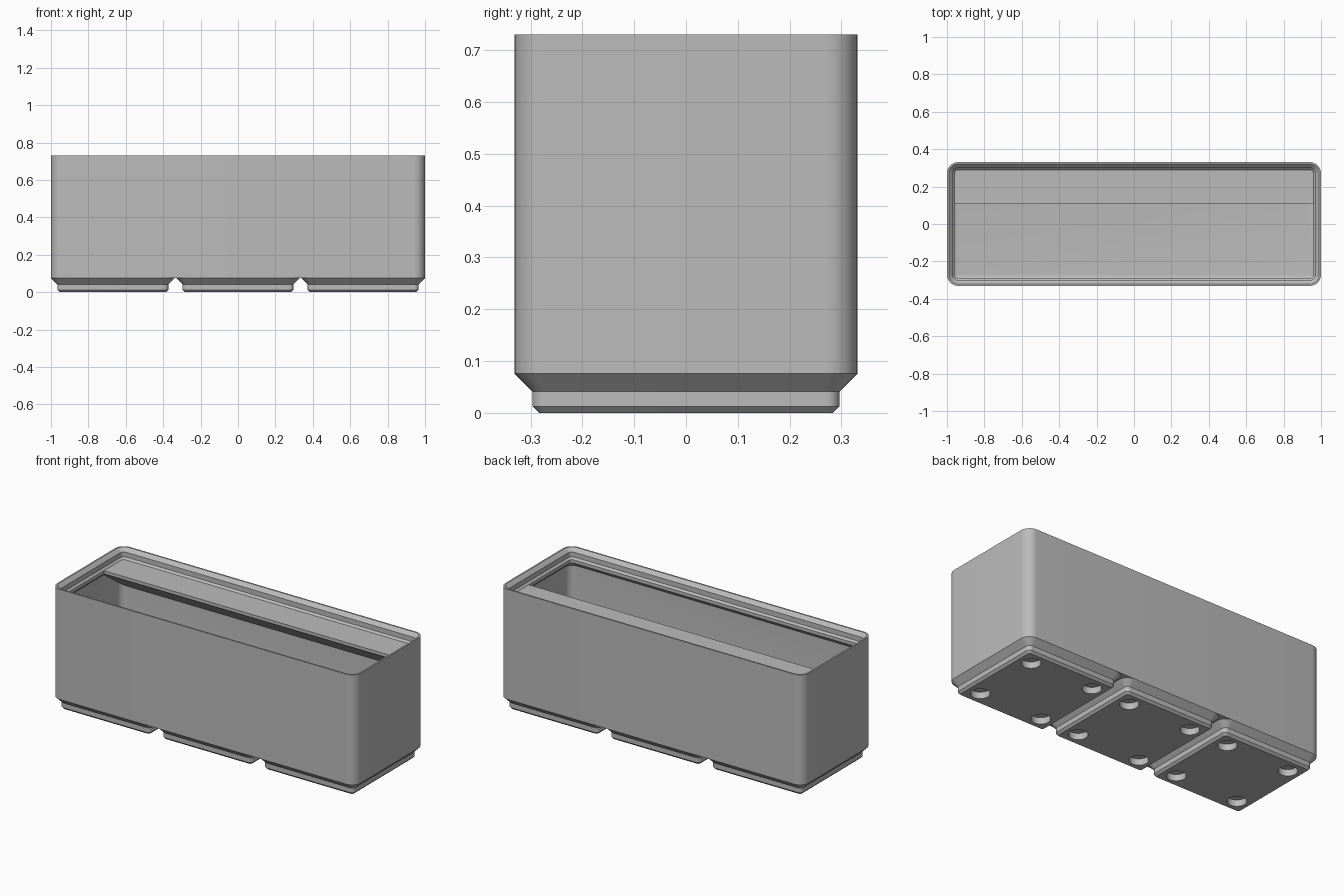
import bpy, bmesh, math

if "Cube" in bpy.data.objects:
    bpy.data.objects.remove(bpy.data.objects["Cube"])

U = 2 / 125.5                 # one millimetre in scene units
HX, HY, R = 62.75, 20.75, 3.75  # outer half sizes and corner radius
WALL, LIP, TOP = 0.95, 2.6, 42.0

grey = bpy.data.materials.new("light_grey")
grey.diffuse_color = (0.5, 0.5, 0.5, 1)
grey.use_nodes = True
grey.node_tree.nodes["Principled BSDF"].inputs["Base Color"].default_value = grey.diffuse_color


def finish(name, bm):
    bmesh.ops.recalc_face_normals(bm, faces=bm.faces)
    mesh = bpy.data.meshes.new(name)
    bm.to_mesh(mesh)
    bm.free()
    mesh.materials.append(grey)
    ob = bpy.data.objects.new(name, mesh)
    bpy.context.collection.objects.link(ob)
    return ob


def smooth(ob):
    bpy.ops.object.select_all(action='DESELECT')
    ob.select_set(True)
    bpy.context.view_layer.objects.active = ob
    bpy.ops.object.shade_smooth_by_angle(angle=math.radians(30))


def ring(bm, hx, hy, r, z, cx=0, seg=10):
    """Rounded rectangle of vertices at height z."""
    r = max(r, 0.02)
    out = []
    for q, (sx, sy) in enumerate(((1, 1), (-1, 1), (-1, -1), (1, -1))):
        for i in range(seg + 1):
            a = math.pi / 2 * (q + i / seg)
            out.append(bm.verts.new(((cx + sx * (hx - r) + r * math.cos(a)) * U,
                                     (sy * (hy - r) + r * math.sin(a)) * U, z * U)))
    return out


def loft(bm, hx, hy, r, profile, cx=0):
    """Stack of rounded rectangles given as (inset, height), capped at both ends."""
    rings = [ring(bm, hx - d, hy - d, r - d, z, cx) for d, z in profile]
    for a, b in zip(rings, rings[1:]):
        for i in range(len(a)):
            j = (i + 1) % len(a)
            bm.faces.new((a[i], a[j], b[j], b[i]))
    bm.faces.new(rings[0])
    bm.faces.new(rings[-1])


# Box shell: outside wall, stacking lip, inside wall, filleted floor
F, FLOOR = 2.8, 7.0
profile = [(0, 4.75), (0, 45.8), (0.6, 45.8), (1.9, 44.5), (1.9, TOP + 0.7), (LIP, TOP),
           (LIP, TOP - 1.2), (WALL, TOP - 1.2 - (LIP - WALL))]
for i in range(7):
    a = math.pi / 2 * i / 6
    profile.append((WALL + F * (1 - math.cos(a)), FLOOR + F * (1 - math.sin(a))))
bm = bmesh.new()
loft(bm, HX, HY, R, profile)
smooth(finish("box_shell", bm))

# Stepped feet, each with four round holes underneath
for n, cx in enumerate((-42, 0, 42)):
    bm = bmesh.new()
    loft(bm, HY, HY, R, [(2.95, 0), (2.15, 0.8), (2.15, 2.6), (0, 4.75)], cx)
    foot = finish(f"foot_{n + 1}", bm)

    bm = bmesh.new()
    for sx in (-13, 13):
        for sy in (-13, 13):
            made = bmesh.ops.create_cone(bm, cap_ends=True, segments=40, radius1=3.25 * U,
                                         radius2=3.25 * U, depth=4.8 * U)
            bmesh.ops.translate(bm, verts=made["verts"], vec=((cx + sx) * U, sy * U, 0))
    cutter = finish("hole_cutter", bm)
    cutter.hide_render = True

    mod = foot.modifiers.new("holes", 'BOOLEAN')
    mod.operation, mod.solver, mod.object = 'DIFFERENCE', 'EXACT', cutter
    bpy.context.view_layer.objects.active = foot
    bpy.ops.object.modifier_apply(modifier=mod.name)
    bpy.data.objects.remove(cutter)
    smooth(foot)

# Label shelf along the back wall with a sloping underside
front, back = 6.86, HY - WALL
drop = (back - front) * math.tan(math.radians(36))
shelf = [(HY - LIP, TOP), (front, TOP), (front, TOP - 1.2), (back, TOP - 1.2 - drop),
         (back, TOP - 1.2 - (LIP - WALL)), (HY - LIP, TOP - 1.2)]
bm = bmesh.new()
ends = []
for s in (-1, 1):
    ends.append([bm.verts.new((s * (HX - WALL if y < 19 else 61.2) * U, y * U, z * U))
                 for y, z in shelf])
    bm.faces.new(ends[-1])
for i in range(len(shelf)):
    j = (i + 1) % len(shelf)
    bm.faces.new((ends[0][i], ends[0][j], ends[1][j], ends[1][i]))
finish("label_shelf", bm)
